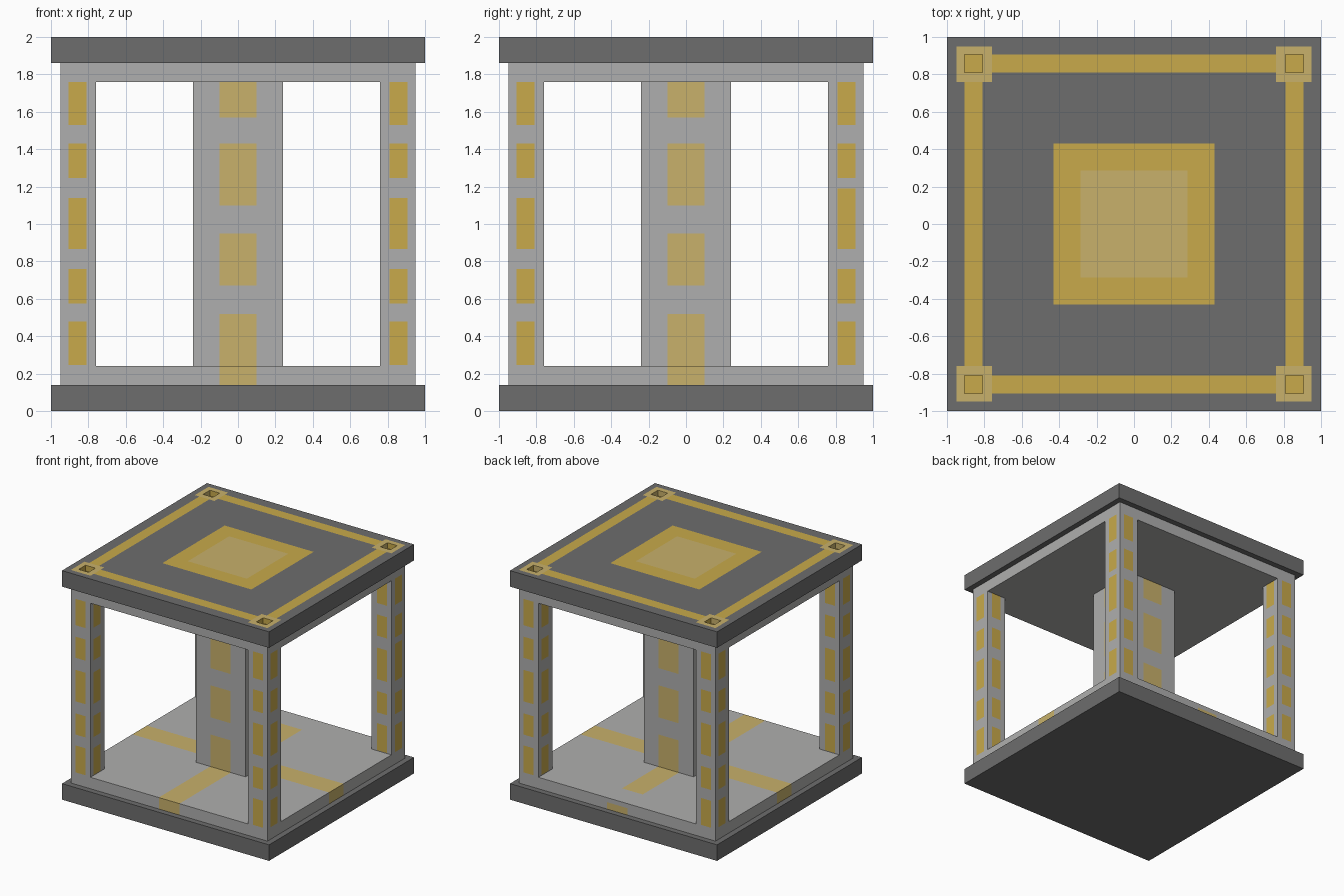
import bpy, bmesh
from mathutils import Vector

if "Cube" in bpy.data.objects:
    bpy.data.objects.remove(bpy.data.objects["Cube"])

PALETTE = [
    ("dark_grey", (0.155, 0.155, 0.155, 1)),
    ("light_grey", (0.43, 0.43, 0.425, 1)),
    ("gold", (0.58, 0.40, 0.07, 1)),
    ("pale_gold", (0.58, 0.44, 0.147, 1)),
]
DARK, LIGHT, GOLD, PALE = range(4)
MATS = []
for mat_name, colour in PALETTE:
    m = bpy.data.materials.new(mat_name)
    m.diffuse_color = colour
    m.use_nodes = True
    m.node_tree.nodes["Principled BSDF"].inputs["Base Color"].default_value = m.diffuse_color
    MATS.append(m)


def sym(*values):
    return [s * v for v in values for s in (-1, 1)]


def box(name, lo, hi, cuts=((), (), ()), rule=None, base=LIGHT, pits=None):
    """Box cut along axis planes; rule(centre, normal) picks each face colour."""
    bm = bmesh.new()
    bmesh.ops.create_cube(bm, size=1)
    lo, hi = Vector(lo), Vector(hi)
    for v in bm.verts:
        v.co = Vector((hi[i] if v.co[i] > 0 else lo[i]) for i in range(3))
    for axis in range(3):
        no = Vector((0, 0, 0))
        no[axis] = 1
        for c in cuts[axis]:
            if lo[axis] + 1e-4 < c < hi[axis] - 1e-4:
                bmesh.ops.bisect_plane(bm, geom=bm.verts[:] + bm.edges[:] + bm.faces[:],
                                       plane_co=no * c, plane_no=no, dist=1e-6)
    bm.normal_update()
    for f in bm.faces:
        got = rule(f.calc_center_median(), f.normal) if rule else None
        f.material_index = base if got is None else got
    # Sink chosen faces into square recesses
    if pits:
        depth, test = pits
        chosen = [f for f in bm.faces if test(f.calc_center_median(), f.normal)]
        res = bmesh.ops.extrude_face_region(bm, geom=chosen)
        for g in res["geom"]:
            if isinstance(g, bmesh.types.BMVert):
                g.co.z -= depth
        bmesh.ops.delete(bm, geom=[f for f in chosen if f.is_valid], context="FACES_ONLY")
        bmesh.ops.recalc_face_normals(bm, faces=bm.faces)
    me = bpy.data.meshes.new(name)
    bm.to_mesh(me)
    bm.free()
    for m in MATS:
        me.materials.append(m)
    ob = bpy.data.objects.new(name, me)
    bpy.context.collection.objects.link(ob)
    return ob


# Base slab
box("base_slab", (-1, -1, 0), (1, 1, 0.14), base=DARK)


# Roof slab with gold border, corner pads with sockets and a centre square
def in_socket(c, n):
    return n.z > 0.9 and all(0.81 < abs(v) < 0.905 for v in c.xy)


def roof_rule(c, n):
    if n.z < 0.9:
        return DARK
    small, big = sorted((abs(c.x), abs(c.y)))
    if in_socket(c, n):
        return GOLD
    if small > 0.76 and big < 0.95:
        return PALE
    if small < 0.76 and 0.81 < big < 0.905:
        return GOLD
    if big < 0.43:
        return PALE if big < 0.285 else GOLD
    return DARK


roof_cuts = sym(0.95, 0.905, 0.81, 0.76, 0.43, 0.285)
box("roof_slab", (-1, -1, 1.86), (1, 1, 2), (roof_cuts, roof_cuts, ()),
    roof_rule, DARK, pits=(0.05, in_socket))


# Floor plate with a pale gold cross that runs down the edges
def floor_rule(c, n):
    if n.z < -0.5 or min(abs(c.x), abs(c.y)) > 0.1:
        return LIGHT
    if n.y > 0.5:
        return PALE if c.z < 0.2 else LIGHT
    if n.z > 0.5 and c.y > 0.74:
        return LIGHT
    return PALE


box("floor_plate", (-0.95, -0.95, 0.14), (0.95, 0.95, 0.24),
    (sym(0.1), sym(0.1) + [0.74], [0.2]), floor_rule)

# Ceiling plate
box("ceiling_plate", (-0.95, -0.95, 1.76), (0.95, 0.95, 1.86))

# Central column with a dashed stripe on each side
CORE_BANDS = [(0.24, 0.52), (0.67, 0.95), (1.10, 1.43), (1.57, 1.76)]


def core_rule(c, n):
    across = c.x if abs(n.y) > 0.5 else c.y
    if abs(n.z) < 0.5 and abs(across) < 0.098 and any(a < c.z < b for a, b in CORE_BANDS):
        return PALE


box("central_column", (-0.24, -0.24, 0.24), (0.24, 0.24, 1.76),
    (sym(0.098), sym(0.098), [z for band in CORE_BANDS for z in band]), core_rule)

# Corner posts with five gold panels on every side
POST_BANDS = [(0.245, 0.48), (0.575, 0.76), (0.865, 1.14), (1.245, 1.43), (1.53, 1.76)]


def post_rule(c, n):
    across = c.x if abs(n.y) > 0.5 else c.y
    if abs(n.z) > 0.5 or not 0.81 < abs(across) < 0.905:
        return LIGHT
    long_panel = n.x > 0.5 and c.x > 0.9 and c.y > 0 and 1.14 < c.z < 1.19
    if long_panel or any(a < c.z < b for a, b in POST_BANDS):
        return GOLD


post_cuts = sym(0.81, 0.905)
for sx, side in ((-1, "left"), (1, "right")):
    for sy, end in ((-1, "front"), (1, "back")):
        xs, ys = sorted((sx * 0.76, sx * 0.95)), sorted((sy * 0.76, sy * 0.95))
        box(f"{end}_{side}_post", (xs[0], ys[0], 0.24), (xs[1], ys[1], 1.76),
            (post_cuts, post_cuts, [z for band in POST_BANDS for z in band] + [1.19]), post_rule)
